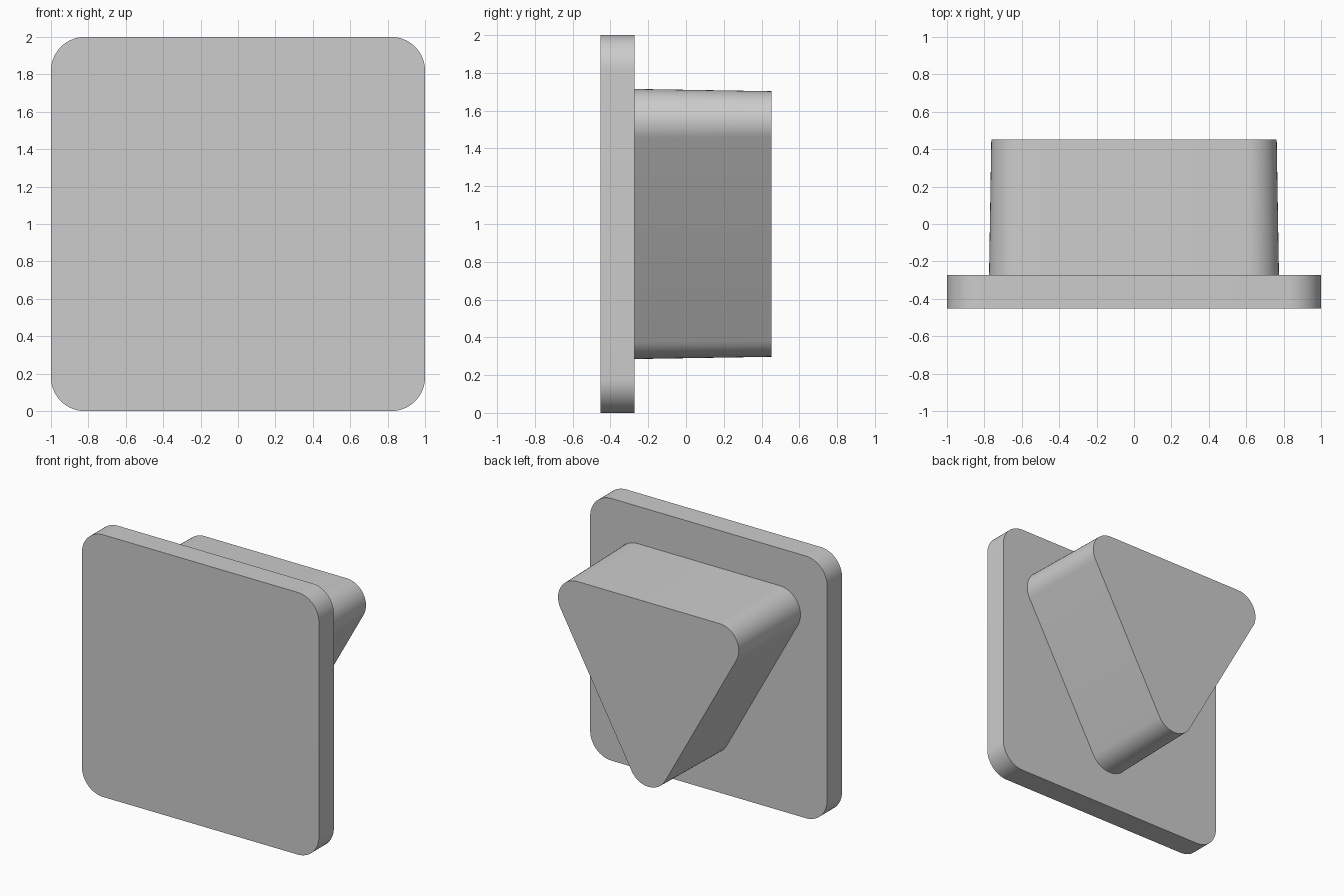
import bpy, bmesh, math
from mathutils import Vector

cube = bpy.data.objects.get("Cube")
if cube:
    bpy.data.objects.remove(cube, do_unlink=True)

grey = bpy.data.materials.new("plain_grey")
grey.use_nodes = True
colour = (0.604, 0.604, 0.604, 1)
grey.diffuse_color = colour
grey.node_tree.nodes["Principled BSDF"].inputs["Base Color"].default_value = colour


def rounded_outline(centres, radius, steps=16):
    """Rounded polygon in x, z from anticlockwise corner centres."""
    pts = []
    count = len(centres)
    for i, corner in enumerate(centres):
        c = Vector(corner)
        before = c - Vector(centres[i - 1])
        after = Vector(centres[(i + 1) % count]) - c
        start = math.atan2(-before.x, before.y)
        end = math.atan2(-after.x, after.y)
        sweep = (end - start) % math.tau
        for k in range(steps + 1):
            a = start + sweep * k / steps
            pts.append((c.x + radius * math.cos(a), c.y + radius * math.sin(a)))
    return pts


def block(name, centres, front, back, front_radius, back_radius):
    """Solid between two rounded outlines along y."""
    bm = bmesh.new()
    rings = []
    for y, radius in ((front, front_radius), (back, back_radius)):
        rings.append([bm.verts.new((x, y, z)) for x, z in rounded_outline(centres, radius)])
    a, b = rings
    bm.faces.new(a)
    bm.faces.new(b)
    for i in range(len(a)):
        j = (i + 1) % len(a)
        bm.faces.new((a[i], a[j], b[j], b[i]))
    bmesh.ops.recalc_face_normals(bm, faces=bm.faces)
    mesh = bpy.data.meshes.new(name)
    bm.to_mesh(mesh)
    bm.free()
    mesh.materials.append(grey)
    obj = bpy.data.objects.new(name, mesh)
    bpy.context.collection.objects.link(obj)
    bpy.ops.object.select_all(action='DESELECT')
    obj.select_set(True)
    bpy.context.view_layer.objects.active = obj
    bpy.ops.object.shade_smooth_by_angle(angle=math.radians(30))


# Square front plate with rounded corners
block("front_plate", [(-.82, .18), (.82, .18), (.82, 1.82), (-.82, 1.82)],
      -.453, -.273, .18, .18)

# Slightly tapered triangular plug, point down
block("triangular_plug", [(0, .46), (.6, 1.54), (-.6, 1.54)],
      -.273, .453, .175, .163)
